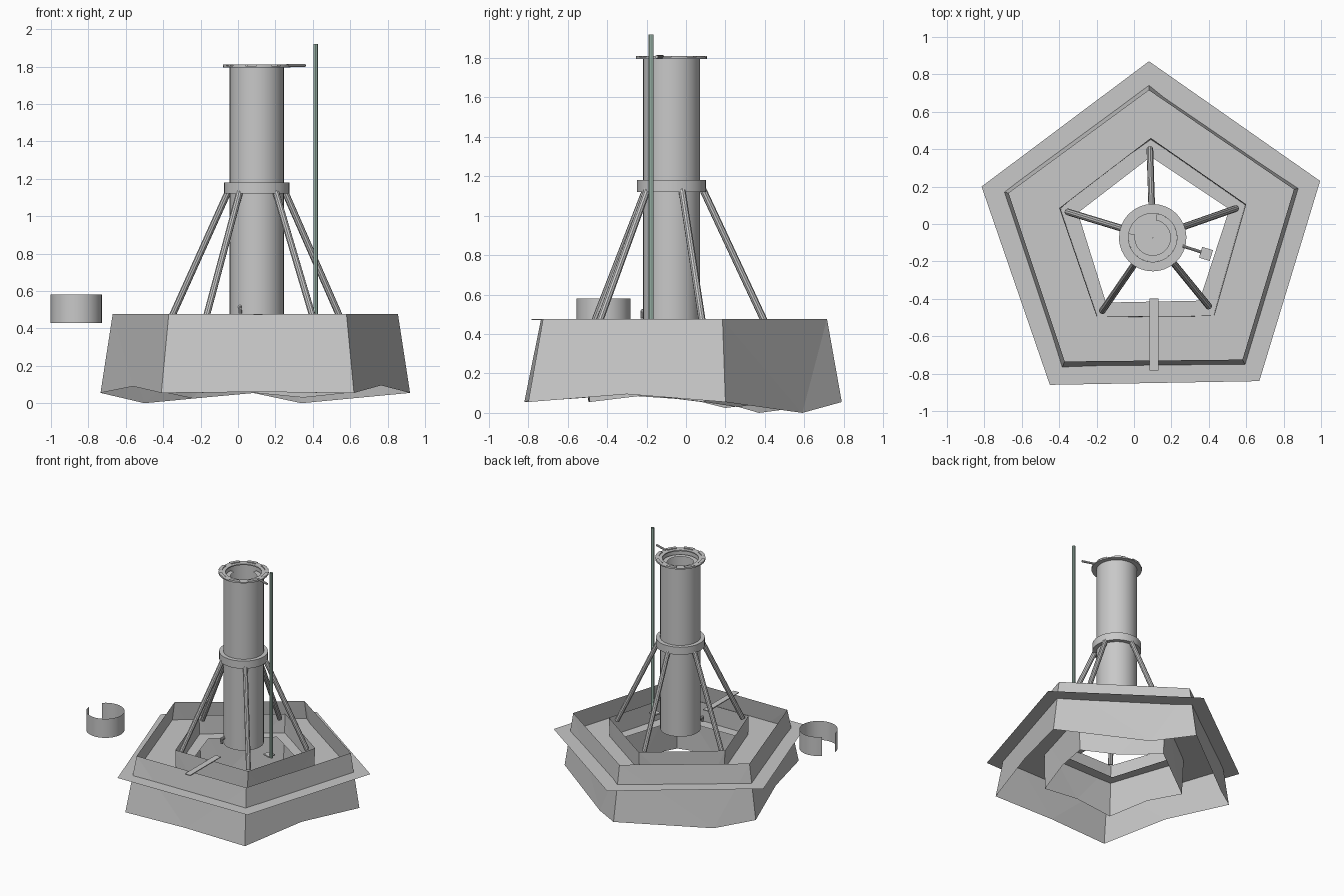
import bpy, bmesh, math
from mathutils import Vector

if "Cube" in bpy.data.objects:
    bpy.data.objects.remove(bpy.data.objects["Cube"])


def material(name, rgb):
    m = bpy.data.materials.new(name)
    m.diffuse_color = (*rgb, 1)
    m.use_nodes = True
    m.node_tree.nodes["Principled BSDF"].inputs["Base Color"].default_value = m.diffuse_color
    return m


GREY = material("plain grey", (0.58, 0.58, 0.58))
GREEN = material("pale green", (0.50, 0.70, 0.60))


def make(name, verts, faces, mat=GREY, smooth=False):
    me = bpy.data.meshes.new(name)
    me.from_pydata([tuple(v) for v in verts], [], faces)
    me.materials.append(mat)
    ob = bpy.data.objects.new(name, me)
    bpy.context.collection.objects.link(ob)
    if smooth:
        bpy.ops.object.select_all(action='DESELECT')
        ob.select_set(True)
        bpy.context.view_layer.objects.active = ob
        bpy.ops.object.shade_smooth_by_angle(angle=math.radians(35))
    return ob


def lathe(name, centre, profile, n=32, start=0, sweep=360, mat=GREY, closed=False):
    """Sweep (radius, z) points around a vertical axis; may be a partial arc."""
    full = sweep == 360
    cols = n if full else n + 1
    k = len(profile)
    verts, faces = [], []
    for i in range(cols):
        a = math.radians(start + sweep * i / n)
        verts += [(centre[0] + r * math.cos(a), centre[1] + r * math.sin(a), z) for r, z in profile]
    for i in range(n):
        j = (i + 1) % cols
        for p in range(k if closed else k - 1):
            q = (p + 1) % k
            faces.append((i * k + p, j * k + p, j * k + q, i * k + q))
    return make(name, verts, faces, mat, True)


def rod(name, a, b, r, n=10):
    a, b = Vector(a), Vector(b)
    d = (b - a).normalized()
    u = d.orthogonal().normalized()
    w = d.cross(u)
    ring = [r * (math.cos(t) * u + math.sin(t) * w) for t in (2 * math.pi * i / n for i in range(n))]
    verts = [a + v for v in ring] + [b + v for v in ring]
    faces = [(i, (i + 1) % n, n + (i + 1) % n, n + i) for i in range(n)]
    faces += [tuple(reversed(range(n))), tuple(range(n, 2 * n))]
    return make(name, verts, faces, GREY, True)


def box(name, centre, size, turn=0):
    bm = bmesh.new()
    bmesh.ops.create_cube(bm, size=1)
    bmesh.ops.scale(bm, vec=size, verts=bm.verts)
    me = bpy.data.meshes.new(name)
    bm.to_mesh(me)
    bm.free()
    me.materials.append(GREY)
    ob = bpy.data.objects.new(name, me)
    ob.location = centre
    ob.rotation_euler.z = math.radians(turn)
    bpy.context.collection.objects.link(ob)
    return ob


def wall(name, top, bottom, mids, low=0.055, high=0.477):
    """Five sided sheet wall whose lower edge dips or rises along each side."""
    verts = [(x, y, high) for x, y in top] + [(x, y, low) for x, y in bottom] + mids
    faces = []
    for i in range(5):
        j = (i + 1) % 5
        faces += [(i, 5 + i, 10 + i), (i, 10 + i, j), (j, 10 + i, 5 + j)]
    return make(name, verts, faces)


# Pentagon walls, corners listed back, left, front left, front right, right
outer_top = [(.08, .715), (-.67, .165), (-.37, -.735), (.58, -.725), (.855, .185)]
outer_low = [(.08, .79), (-.735, .18), (-.41, -.82), (.62, -.80), (.92, .2)]
wall("outer_wall", outer_top, outer_low,
     [(-.50, .37, 0), (-.56, -.32, .09), (.1, -.80, .06), (.765, -.3, .095), (.34, .59, 0)])
inner_top = [(.09, .46), (-.40, .085), (-.2, -.495), (.43, -.49), (.6, .105)]
inner_low = [(.09, .435), (-.38, .08), (-.19, -.495), (.42, -.49), (.585, .095)]
wall("inner_wall", inner_top, inner_low,
     [(-.24, .2, .025), (-.29, -.2, .09), (.11, -.5, .09), (.5, -.2, .09), (.35, .26, .03)])

# Flat ring deck crossing both walls
deck_out = [(.08, .87), (-.815, .2), (-.45, -.86), (.67, -.84), (.995, .23)]
deck_in = [(.09, .36), (-.30, .06), (-.15, -.42), (.35, -.41), (.51, .08)]
make("deck", [(x, y, .33) for x, y in deck_out + deck_in],
     [(i, (i + 1) % 5, 5 + (i + 1) % 5, 5 + i) for i in range(5)])

# Tower tube with floor and collar
C = (.10, -.073)
lathe("tower", C, [(.001, .46), (.145, .46), (.145, 1.80)], 32)
lathe("collar", C, [(.145, 1.12), (.175, 1.12), (.175, 1.18), (.145, 1.18)], 32, closed=True)

# Top flange with raised tabs and inner lips
lathe("top_flange", C, [(.13, 1.796), (.18, 1.796), (.18, 1.804), (.13, 1.804)], 32, closed=True)
for i in range(8):
    lathe("flange_tab", C, [(.155, 1.804), (.18, 1.804), (.18, 1.811), (.155, 1.811)],
          4, i * 45, 26, closed=True)
lathe("inner_lip", C, [(.095, 1.77), (.13, 1.77)], 20, 170, 270)

# Handle on the top flange
rod("top_handle", (.26, -.118, 1.806), (.36, -.15, 1.806), .008)

# Struts from the collar to the inner wall corners
for x, y in [(.085, .40), (-.355, .065), (-.17, -.465), (.40, -.44), (.545, .083)]:
    d = (Vector((x, y)) - Vector(C)).normalized() * .16
    rod("strut", (C[0] + d.x, C[1] + d.y, 1.13), (x, y, .46), .018)

# Gauge pole and its foot
lathe("gauge_pole", (.415, -.177), [(.012, .46), (.012, 1.92)], 8, mat=GREEN)
box("pole_foot", (.385, -.16, .47), (.06, .06, .01), -17)

# Gangplank across the front channel
box("gangplank", (.107, -.59, .474), (.046, .385, .006))

# Small tap on the tower
rod("tap", (.01, -.18, .515), (.01, -.225, .515), .012)
rod("tap_spout", (.01, -.222, .52), (.012, -.222, .48), .009)

# Loose open band to the left
lathe("open_band", (-.865, -.418), [(.137, .43), (.137, .58)], 28, 185, 310)
